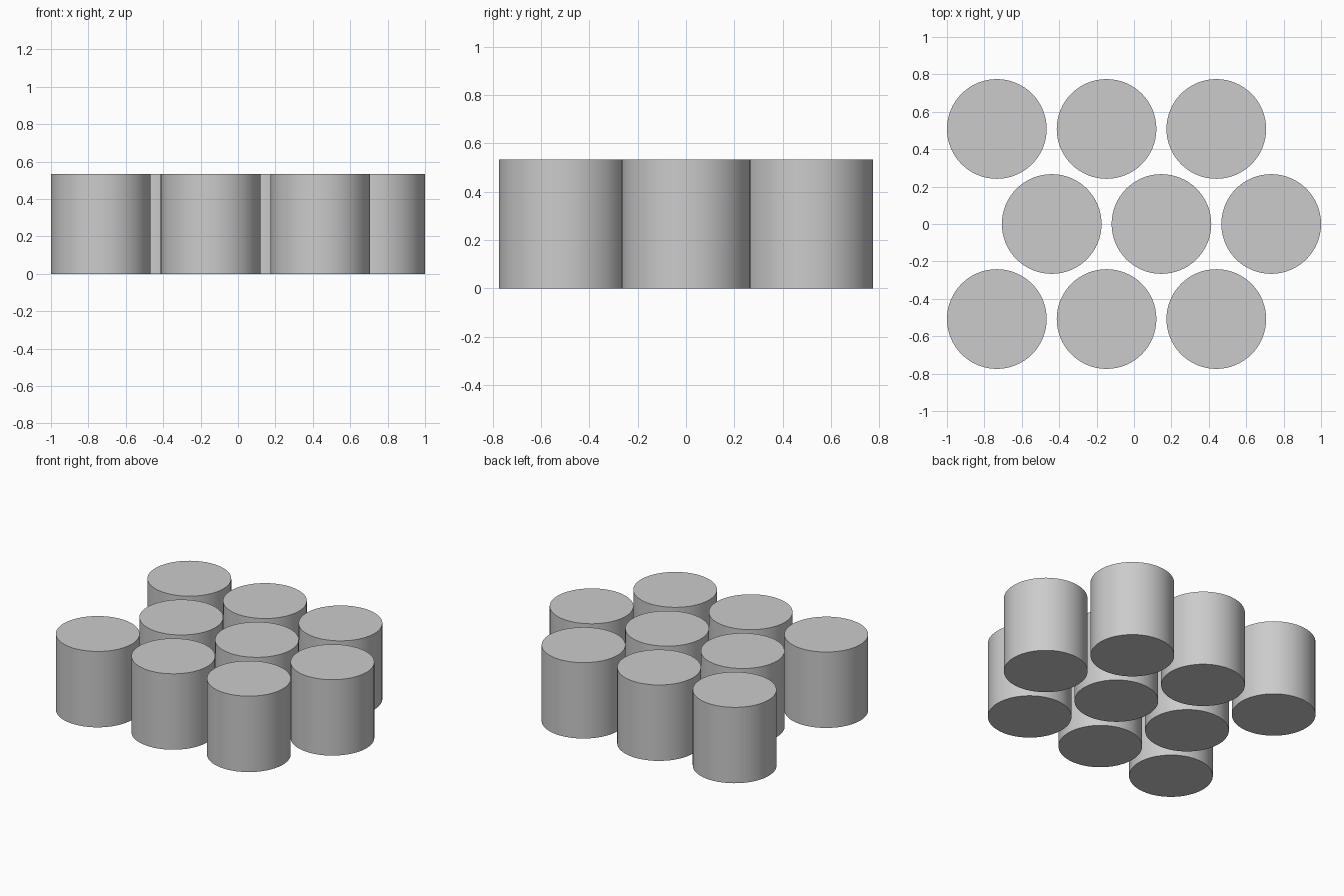
import bpy
import math

cube = bpy.data.objects.get("Cube")
if cube:
    bpy.data.objects.remove(cube, do_unlink=True)

RADIUS = 0.2665
HEIGHT = 0.533
PITCH = (2 - 2 * RADIUS) / 2.5
ROW_STEP = PITCH * math.sqrt(3) / 2

# Single plain grey for every cylinder
grey = bpy.data.materials.new("plain_grey")
grey.use_nodes = True
colour = (0.6, 0.6, 0.6, 1)
grey.diffuse_color = colour
grey.node_tree.nodes["Principled BSDF"].inputs["Base Color"].default_value = colour


def add_cylinder(name, x, y):
    bpy.ops.mesh.primitive_cylinder_add(
        vertices=64, radius=RADIUS, depth=HEIGHT, location=(x, y, HEIGHT / 2))
    obj = bpy.context.object
    obj.name = name
    obj.data.materials.append(grey)
    bpy.ops.object.shade_smooth_by_angle(angle=math.radians(30))


# Three staggered rows, the middle one shifted half a pitch
for row, row_name in enumerate(("front", "middle", "back")):
    shift = PITCH / 2 if row_name == "middle" else 0
    for col in range(3):
        add_cylinder(f"{row_name}_cylinder_{col + 1}",
                     -1 + RADIUS + shift + col * PITCH, (row - 1) * ROW_STEP)
